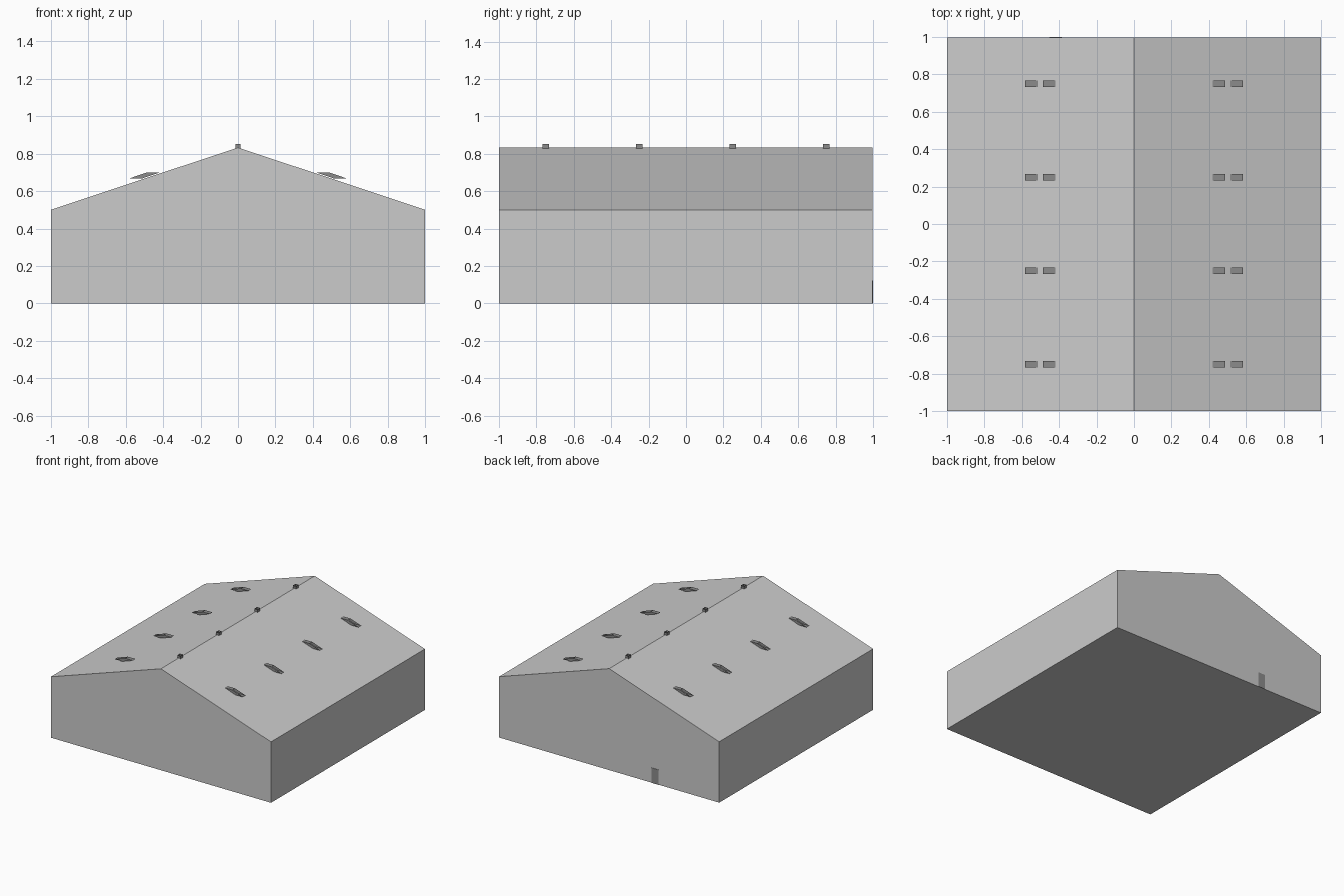
import bpy
import bmesh

cube = bpy.data.objects.get("Cube")
if cube:
    bpy.data.objects.remove(cube, do_unlink=True)


def make_material(name, value):
    mat = bpy.data.materials.new(name)
    color = (value, value, value, 1.0)
    mat.diffuse_color = color
    mat.use_nodes = True
    mat.node_tree.nodes["Principled BSDF"].inputs["Base Color"].default_value = color
    return mat


light_grey = make_material("light grey", 0.6)
dark_grey = make_material("dark grey", 0.26)


def prism(name, profile, y0, y1, mat, open_edges=()):
    """Extrude an x-z profile along y; side faces on open_edges are left out."""
    bm = bmesh.new()
    front = [bm.verts.new((x, y0, z)) for x, z in profile]
    back = [bm.verts.new((x, y1, z)) for x, z in profile]
    bm.faces.new(front)
    bm.faces.new(back[::-1])
    n = len(profile)
    for i in range(n):
        if i not in open_edges:
            j = (i + 1) % n
            bm.faces.new((front[j], front[i], back[i], back[j]))
    bmesh.ops.recalc_face_normals(bm, faces=bm.faces[:])
    mesh = bpy.data.meshes.new(name)
    bm.to_mesh(mesh)
    bm.free()
    mesh.materials.append(mat)
    obj = bpy.data.objects.new(name, mesh)
    bpy.context.collection.objects.link(obj)
    return obj


# Hall body with gabled roof
prism("hall", [(-1, 0), (1, 0), (1, 0.5), (0, 0.833), (-1, 0.5)],
      -1.0, 0.997, light_grey)

# Small door in the back gable
prism("back_door", [(-0.45, 0), (-0.385, 0), (-0.385, 0.123), (-0.45, 0.123)],
      0.996, 1.0, dark_grey)

# Vents: open sleeves along the ridge and on both slopes
HALF = 0.0175
for row, y in enumerate((-0.75, -0.25, 0.25, 0.75), 1):
    prism(f"ridge_vent_{row}",
          [(-0.014, 0.82), (0.014, 0.82), (0.014, 0.852), (-0.014, 0.852)],
          y - HALF, y + HALF, dark_grey, open_edges=(0, 2))
    for side, s in (("left", 1), ("right", -1)):
        # Open on the two faces that run parallel to the roof
        prism(f"{side}_slope_vent_{row}",
              [(s * 0.583, 0.667), (s * 0.487, 0.7), (s * 0.418, 0.7), (s * 0.514, 0.667)],
              y - HALF, y + HALF, dark_grey, open_edges=(0, 2))
